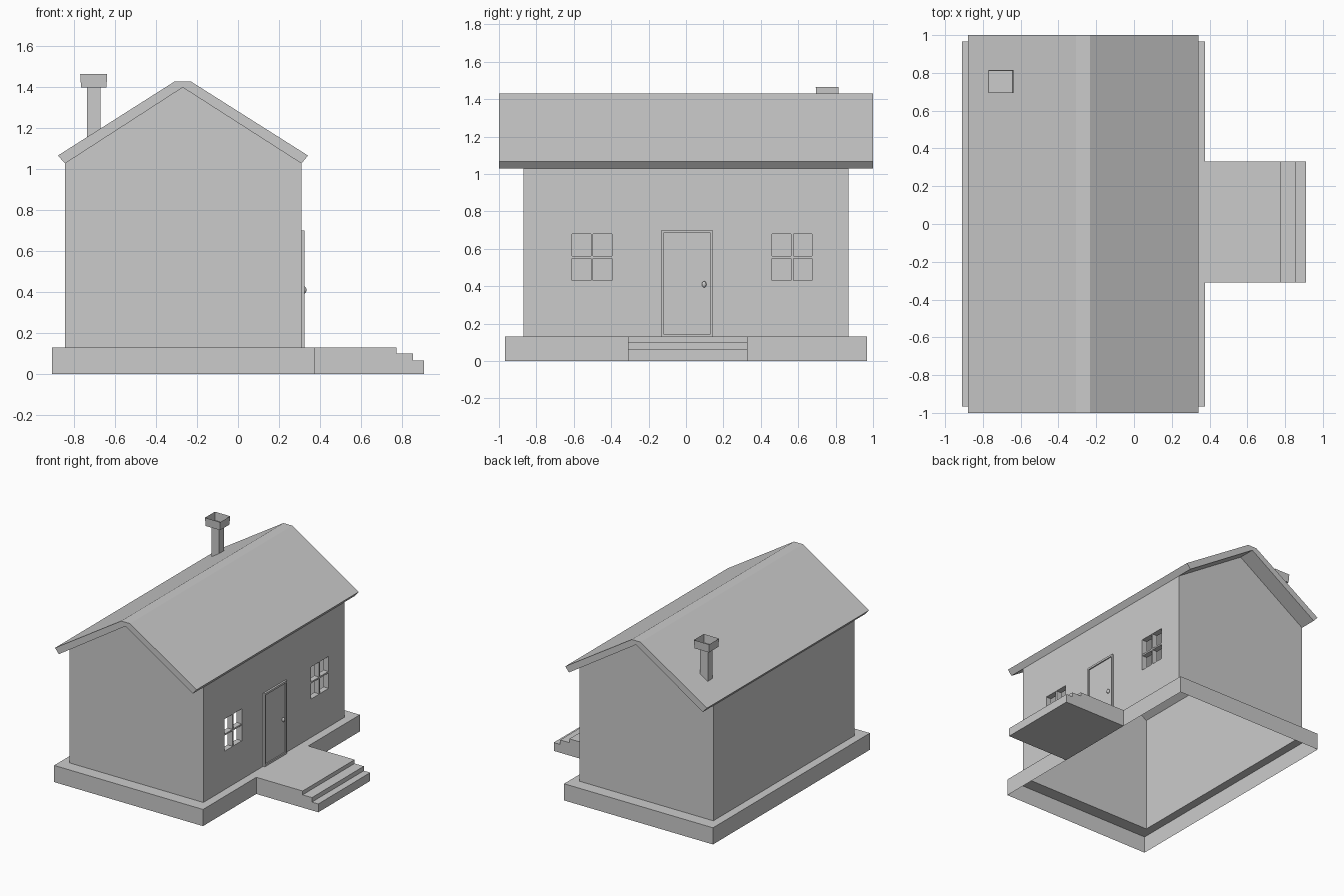
import bpy, bmesh
from mathutils import Matrix

if "Cube" in bpy.data.objects:
    bpy.data.objects.remove(bpy.data.objects["Cube"])


def make(name, faces):
    """Object from a list of polygons, shared corners welded."""
    bm = bmesh.new()
    for f in faces:
        bm.faces.new([bm.verts.new(p) for p in f])
    bmesh.ops.remove_doubles(bm, verts=bm.verts, dist=1e-5)
    bmesh.ops.recalc_face_normals(bm, faces=bm.faces)
    me = bpy.data.meshes.new(name)
    bm.to_mesh(me)
    bm.free()
    ob = bpy.data.objects.new(name, me)
    bpy.context.collection.objects.link(ob)
    return ob


def extrude(name, prof, y0, y1):
    """Closed prism from an (x, z) profile."""
    a = [(x, y0, z) for x, z in prof]
    b = [(x, y1, z) for x, z in prof]
    n = len(prof)
    sides = [(a[i], a[(i + 1) % n], b[(i + 1) % n], b[i]) for i in range(n)]
    return make(name, [a, b] + sides)


def box(name, x0, x1, y0, y1, z0, z1):
    return extrude(name, [(x0, z0), (x1, z0), (x1, z1), (x0, z1)], y0, y1)


def rect(x0, x1, y0, y1, z):
    return [(x0, y0, z), (x1, y0, z), (x1, y1, z), (x0, y1, z)]


def bridge(rings):
    return [(p[i], p[(i + 1) % 4], q[(i + 1) % 4], q[i])
            for p, q in zip(rings, rings[1:]) for i in range(4)]


X0, X1, Y, FLOOR, EAVE, RIDGE, XM = -0.845, 0.31, 0.87, 0.13, 1.03, 1.40, -0.27
WINDOWS = [(-0.61, -0.395), (0.46, 0.675)]
Z0, Z1 = 0.43, 0.68

# foundation: open skirt with a ledge running in to the walls
make("foundation", bridge([rect(-0.91, 0.375, -0.967, 0.967, 0),
                           rect(-0.91, 0.375, -0.967, 0.967, FLOOR),
                           rect(X0, X1, -Y, Y, FLOOR)]))

# walls: two gables, plain long wall, long wall with window openings
faces = [[(X0, y, FLOOR), (X1, y, FLOOR), (X1, y, EAVE), (XM, y, RIDGE), (X0, y, EAVE)]
         for y in (-Y, Y)]
faces.append([(X0, -Y, FLOOR), (X0, Y, FLOOR), (X0, Y, EAVE), (X0, -Y, EAVE)])
ys = [-Y, *WINDOWS[0], *WINDOWS[1], Y]
zs = [FLOOR, Z0, Z1, EAVE]
for i in range(5):
    for j in range(3):
        if not (j == 1 and i in (1, 3)):
            faces.append([(X1, ys[i], zs[j]), (X1, ys[i + 1], zs[j]),
                          (X1, ys[i + 1], zs[j + 1]), (X1, ys[i], zs[j + 1])])
make("walls", faces)

# window reveals and glazing bars
for n, (a, b) in enumerate(WINDOWS):
    d = 0.045
    make(f"window_reveal_{n}", bridge([
        [(x, a, Z0), (x, b, Z0), (x, b, Z1), (x, a, Z1)] for x in (X1, X1 - d)]))
    m, h = (a + b) / 2, (Z0 + Z1) / 2
    box(f"window_upright_{n}", X1 - d, X1 - 0.003, m - 0.006, m + 0.006, Z0, Z1)
    box(f"window_crossbar_{n}", X1 - d, X1 - 0.003, a, b, h - 0.006, h + 0.006)

# roof slab with a narrow flat ridge
extrude("roof", [(-0.88, 1.067), (-0.308, 1.43), (-0.232, 1.43), (0.342, 1.067),
                 (X1, 1.028), (XM, RIDGE), (X0, 1.028)], -1, 1)

# chimney shaft and open flared pot
cx, cy = -0.705, 0.755
make("chimney", bridge([rect(cx - r, cx + r, cy - r * 0.93, cy + r * 0.93, z)
                        for r, z in ((0.033, 1.14), (0.033, 1.40), (0.062, 1.40), (0.066, 1.465))])
     + [rect(cx - 0.033, cx + 0.033, cy - 0.0307, cy + 0.0307, 1.40)])

# porch with steps
extrude("porch_steps", [(0.375, 0), (0.91, 0), (0.91, 0.065), (0.855, 0.065), (0.855, 0.1),
                        (0.775, 0.1), (0.775, FLOOR), (0.375, FLOOR)], -0.31, 0.33)

# door, frame and knob
box("door", X1 - 0.003, 0.316, -0.12, 0.13, 0.145, 0.685)
for side, (a, b) in {"left": (-0.132, -0.12), "right": (0.13, 0.142)}.items():
    box(f"door_frame_{side}", X1 - 0.003, 0.325, a, b, FLOOR, 0.70)
box("door_frame_top", X1 - 0.003, 0.325, -0.12, 0.13, 0.685, 0.70)
box("door_sill", X1 - 0.003, 0.325, -0.12, 0.13, FLOOR, 0.145)
bpy.ops.mesh.primitive_uv_sphere_add(segments=12, ring_count=8, radius=0.012,
                                     location=(0.324, 0.097, 0.41))
knob = bpy.context.object
knob.name = "door_knob"
knob.scale = (0.9, 1, 1.4)
bpy.ops.object.shade_smooth_by_angle()
